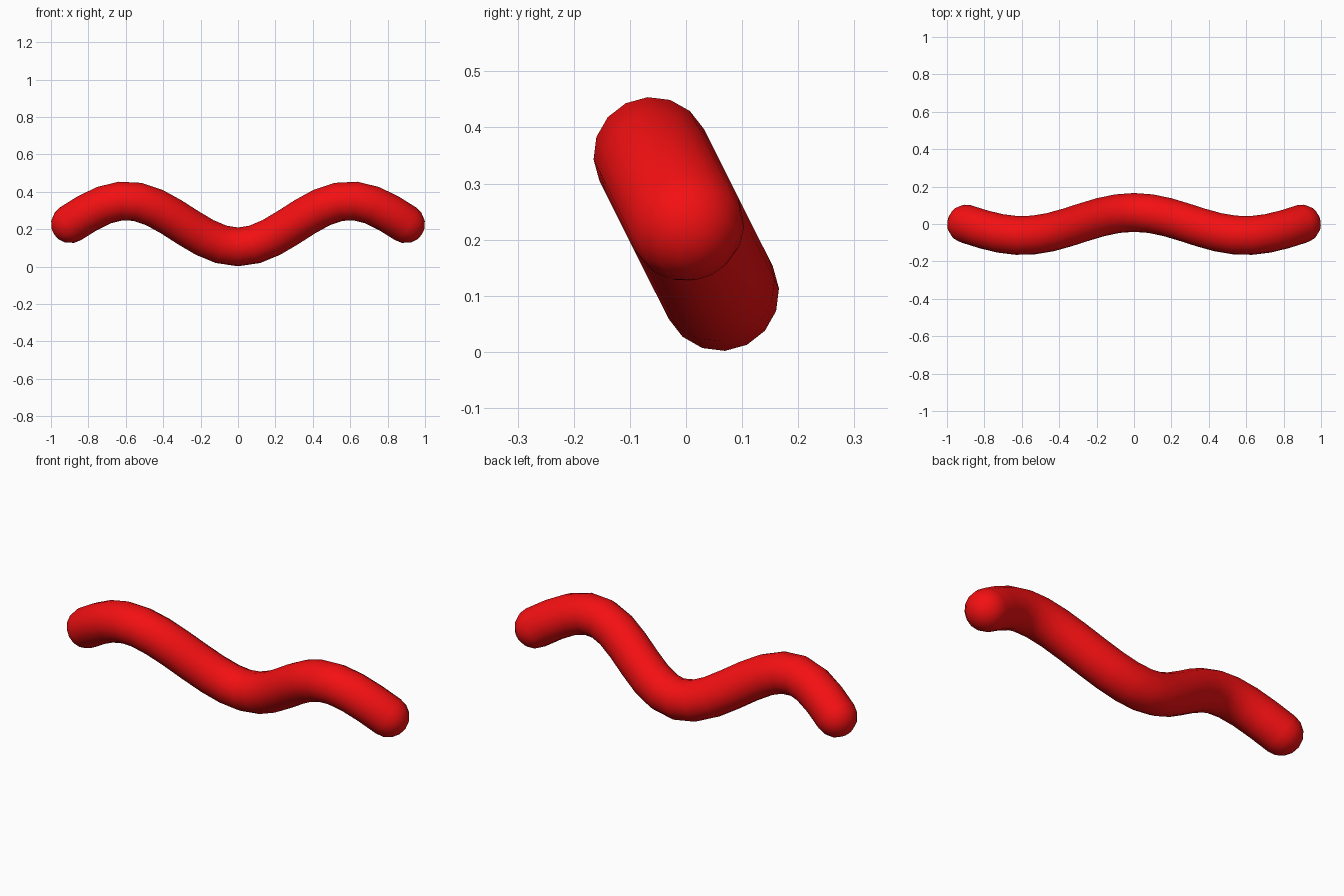
import bpy, bmesh, math
from mathutils import Vector

if "Cube" in bpy.data.objects:
    bpy.data.objects.remove(bpy.data.objects["Cube"])

R, AMP, HALF = 0.104, 0.138, 0.896      # tube radius, wave height, half path length
SIDES, STEPS, CAP = 16, 20, 4
TILT = math.atan2(0.124, 0.247)         # lean of the wave plane from vertical
K = 1.5 * math.pi / HALF
up = Vector((0, -math.sin(TILT), math.cos(TILT)))
side = Vector((0, math.cos(TILT), math.sin(TILT)))
mid = Vector((0, 0, 0.229))


def frame(x):
    """Centre, tangent and in-plane normal of the wave at x."""
    centre = mid + Vector((x, 0, 0)) - up * AMP * math.cos(K * x)
    tangent = (Vector((1, 0, 0)) + up * AMP * K * math.sin(K * x)).normalized()
    return centre, tangent, tangent.cross(side) * -1


bm = bmesh.new()


def ring(x, push=0.0, radius=R):
    c, t, n = frame(x)
    return [bm.verts.new(c + t * push + radius * (
        n * math.cos(2 * math.pi * i / SIDES) + side * math.sin(2 * math.pi * i / SIDES)))
        for i in range(SIDES)]


# Rounded start, wavy tube, rounded end
angles = [0.5 * math.pi * i / CAP for i in range(1, CAP)]
rings = [ring(-HALF, -R * math.sin(a), R * math.cos(a)) for a in reversed(angles)]
rings += [ring(-HALF + 2 * HALF * i / STEPS) for i in range(STEPS + 1)]
rings += [ring(HALF, R * math.sin(a), R * math.cos(a)) for a in angles]
for a, b in zip(rings, rings[1:]):
    for i in range(SIDES):
        j = (i + 1) % SIDES
        bm.faces.new((a[i], a[j], b[j], b[i]))
for loop, s in ((rings[0], -1), (rings[-1], 1)):
    c, t, n = frame(s * HALF)
    tip = bm.verts.new(c + t * R * s)
    for i in range(SIDES):
        bm.faces.new((loop[i], loop[(i + 1) % SIDES], tip))
bmesh.ops.recalc_face_normals(bm, faces=bm.faces)
for f in bm.faces:
    f.smooth = True

mesh = bpy.data.meshes.new("wavy_tube")
bm.to_mesh(mesh)
bm.free()
red = bpy.data.materials.new("red")
red.diffuse_color = (0.9, 0.005, 0.006, 1)
red.use_nodes = True
red.node_tree.nodes["Principled BSDF"].inputs["Base Color"].default_value = red.diffuse_color
mesh.materials.append(red)
bpy.context.collection.objects.link(bpy.data.objects.new("wavy_tube", mesh))
